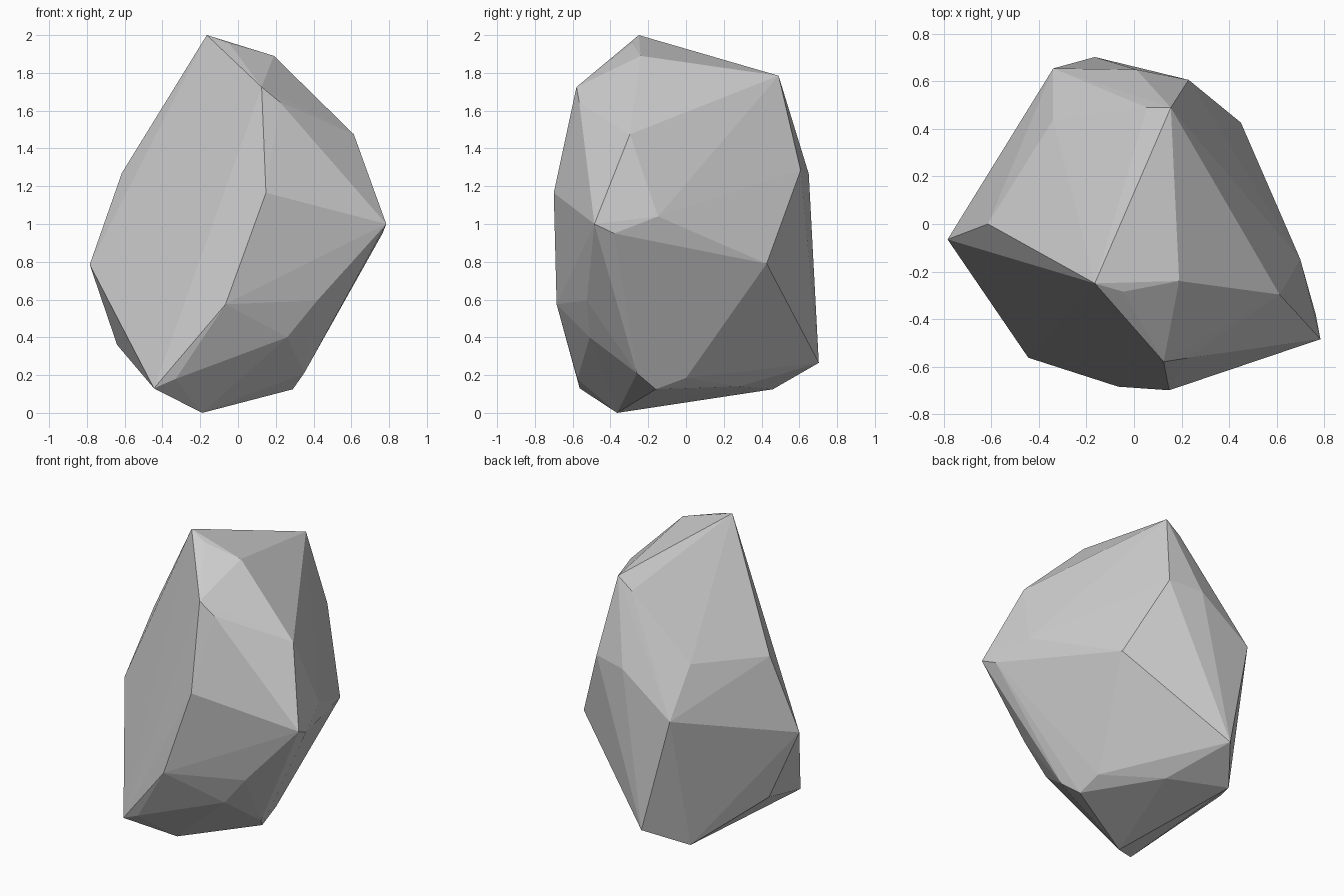
import bpy, bmesh

# Corner points of the boulder, grouped by height band
crown = [(-.165, -.25, 2), (.19, -.24, 1.89), (-.045, -.285, 1.955),
         (.125, -.58, 1.725), (.155, .49, 1.785), (.055, .49, 1.71),
         (.222, -.565, 1.645), (.613, -.297, 1.475)]
middle = [(.785, -.485, 1), (.765, -.38, .95), (.70, -.148, 1.04), (.148, -.70, 1.165),
          (-.785, -.065, .785), (-.615, 0, 1.27), (.23, .607, 1.285),
          (.01, .65, 1.265), (-.34, .655, 1.01), (-.34, .44, 1.31), (.45, .427, .79)]
lower = [(-.066, -.685, .575), (.42, -.525, .595), (.26, -.51, .40),
         (-.64, .045, .36), (-.165, .703, .265)]
base = [(-.445, -.563, .13), (-.33, -.575, .18), (-.19, -.365, 0),
        (.35, -.26, .21), (.29, -.16, .125), (.28, 0, .185),
        (-.01, .285, .14), (-.355, .46, .125)]

# Faceted boulder: convex hull wrapped around the corners
bm = bmesh.new()
for p in crown + middle + lower + base:
    bm.verts.new(p)
bmesh.ops.convex_hull(bm, input=bm.verts[:])
bmesh.ops.delete(bm, geom=[v for v in bm.verts if not v.link_faces], context='VERTS')
bmesh.ops.recalc_face_normals(bm, faces=bm.faces[:])
mesh = bpy.data.meshes.new("boulder")
bm.to_mesh(mesh)
bm.free()
bpy.context.collection.objects.link(bpy.data.objects.new("boulder", mesh))
